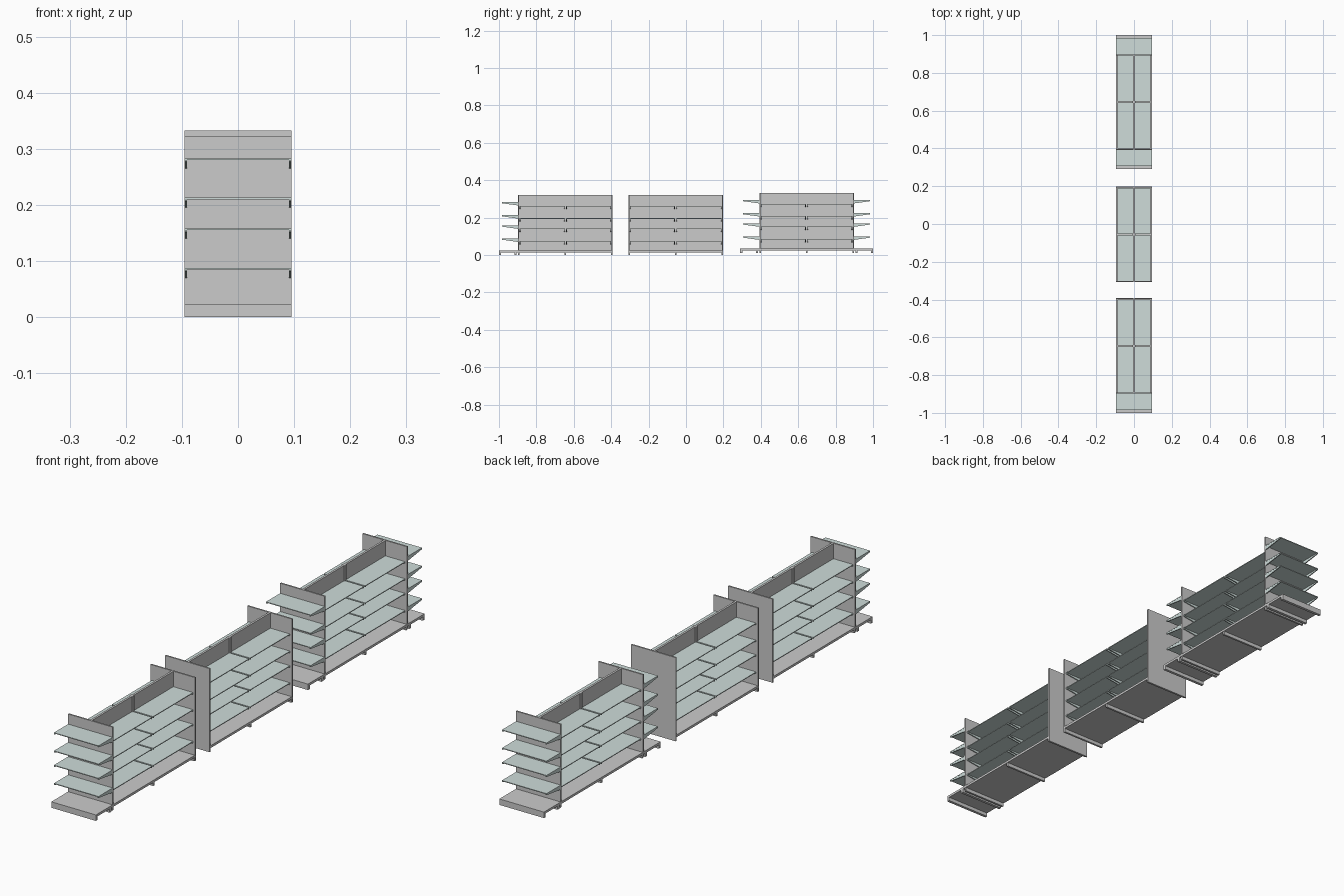
import bpy, bmesh

if "Cube" in bpy.data.objects:
    bpy.data.objects.remove(bpy.data.objects["Cube"])

shelf_mat = bpy.data.materials.new("shelf_finish")
shelf_mat.diffuse_color = (0.62, 0.72, 0.70, 1)
shelf_mat.use_nodes = True
shelf_mat.node_tree.nodes["Principled BSDF"].inputs["Base Color"].default_value = shelf_mat.diffuse_color

W = 0.095                                  # half depth of a unit
DECK_LOW, DECK_TOP = 0.014, 0.023
TOP = 0.322
BODY_LEVELS = (0.075, 0.141, 0.197, 0.263)
END_LEVELS = (0.088, 0.158, 0.213, 0.283)
T = 0.003                                  # shelf sheet thickness


def make(name, verts, faces, mat=None):
    mesh = bpy.data.meshes.new(name)
    mesh.from_pydata(verts, [], faces)
    bm = bmesh.new()
    bm.from_mesh(mesh)
    bmesh.ops.recalc_face_normals(bm, faces=bm.faces)
    bm.to_mesh(mesh)
    bm.free()
    ob = bpy.data.objects.new(name, mesh)
    bpy.context.collection.objects.link(ob)
    if mat:
        mesh.materials.append(mat)
    return ob


def box(name, x0, x1, y0, y1, z0, z1, mat=None):
    v = [(x, y, z) for x in (x0, x1) for y in (y0, y1) for z in (z0, z1)]
    f = [(0, 1, 3, 2), (4, 5, 7, 6), (0, 1, 5, 4), (2, 3, 7, 6), (0, 2, 6, 4), (1, 3, 7, 5)]
    return make(name, v, f, mat)


def bracket(name, at, root, tip, z, axis):
    """Tapered shelf arm: deep at the root, thin at the tip, running along one axis."""
    prof = [(root, z), (tip, z), (tip, z - 0.003), (root, z - 0.015)]
    v = []
    for o in (at - 0.002, at + 0.002):
        v += [(p, o, h) if axis == "x" else (o, p, h) for p, h in prof]
    f = [(0, 1, 2, 3), (4, 5, 6, 7)] + [(i, (i + 1) % 4, (i + 1) % 4 + 4, i + 4) for i in range(4)]
    make(name, v, f, shelf_mat)


def end_bay(y, s, dz):
    """Shelves and base on the end of a unit; s is the outward direction."""
    tip, edge = y + s * 0.086, y + s * 0.102
    box("end_base_deck", -W, W, *sorted((y, edge)), DECK_LOW + dz, DECK_TOP + dz)
    for a in (edge - s * 0.011, y + s * 0.008):
        box("end_foot_beam", -W, W, *sorted((a, a + s * 0.011)), dz, DECK_LOW + dz)
    for z in END_LEVELS:
        box("end_shelf", -W, W, *sorted((y, tip)), z - T + dz, z + dz, shelf_mat)
        for x in (-0.0925, 0.0925):
            bracket("end_shelf_arm", x, y, tip, z - T + dz, "y")


def unit(y0, y1, dz, front_end, back_end):
    """Double-sided two-bay unit with a central back panel."""
    mid = (y0 + y1) / 2
    box("base_deck", -W, W, y0, y1, DECK_LOW + dz, DECK_TOP + dz)
    box("back_panel", -0.004, 0.004, y0, y1, DECK_TOP + dz, TOP + dz)
    box("center_post", -0.007, 0.007, mid - 0.005, mid + 0.005, DECK_TOP + dz, TOP + dz)
    for y in (y0 + 0.004, mid, y1 - 0.004):
        box("foot_beam", -W + 0.002, W - 0.002, y - 0.004, y + 0.004, dz, DECK_LOW + dz)

    # end panels: full height where bare, resting on the deck where an end bay joins
    for y, s, has_end in ((y0, -1, front_end), (y1, 1, back_end)):
        low = DECK_TOP if has_end else 0
        box("end_panel", -W, W, *sorted((y, y - s * 0.006)), low + dz, TOP + dz)
        if has_end:
            end_bay(y, s, dz)

    # long shelves on both sides
    for a, b in ((y0 + 0.007, mid - 0.003), (mid + 0.003, y1 - 0.007)):
        for side in (-1, 1):
            root, tip = side * 0.004, side * 0.088
            for z in BODY_LEVELS:
                box("shelf", *sorted((root, tip)), a, b, z - T + dz, z + dz, shelf_mat)
                for y in (a + 0.003, b - 0.003):
                    bracket("shelf_arm", y, root, tip, z - T + dz, "x")


unit(-0.898, -0.392, 0, True, False)
unit(-0.308, 0.198, 0, False, False)
unit(0.392, 0.898, 0.011, True, True)
